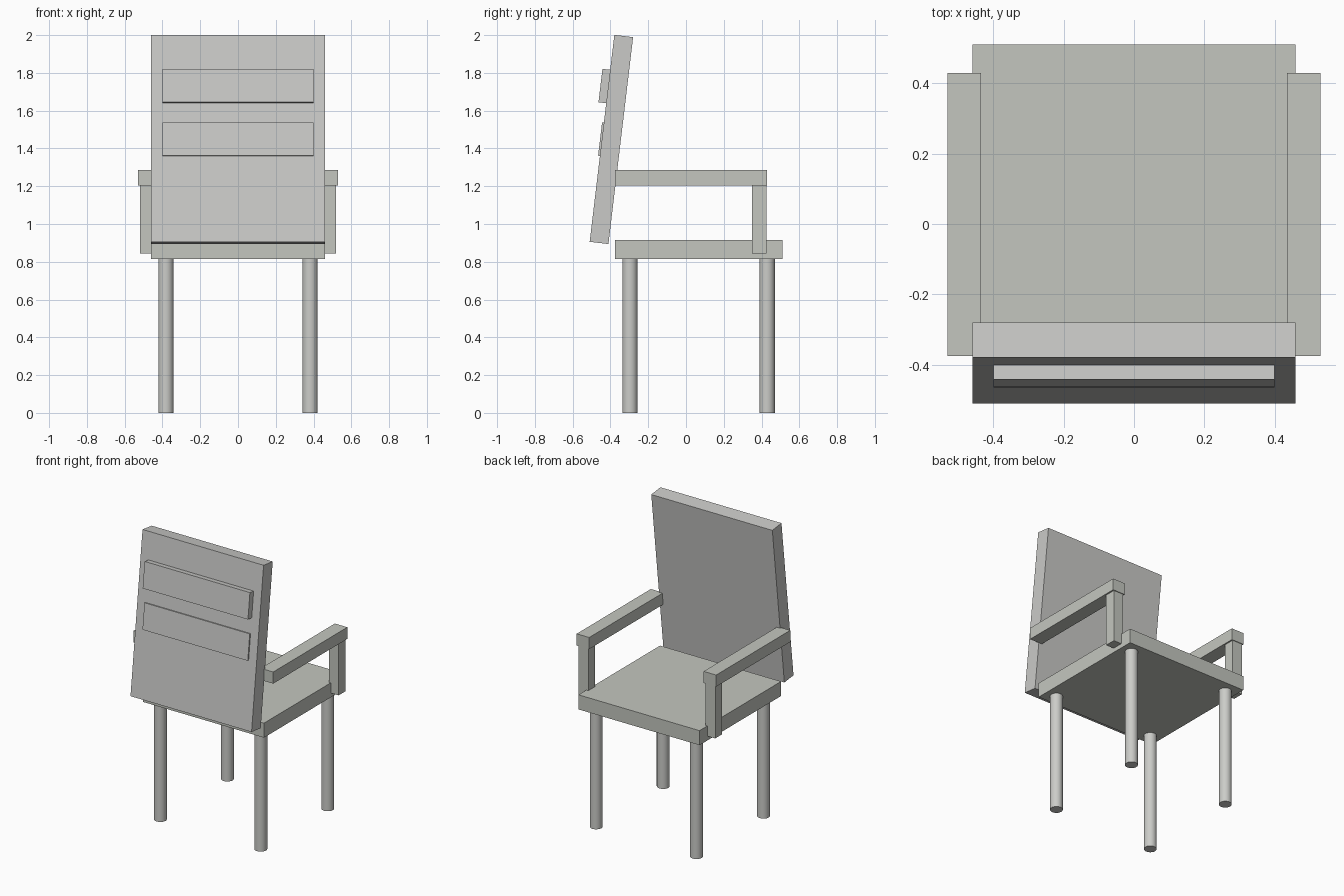
import bpy
import math

cube = bpy.data.objects.get("Cube")
if cube:
    bpy.data.objects.remove(cube, do_unlink=True)


def make_material(name, colour):
    mat = bpy.data.materials.new(name)
    mat.use_nodes = True
    mat.diffuse_color = colour
    mat.node_tree.nodes["Principled BSDF"].inputs["Base Color"].default_value = colour
    return mat


warm_grey = make_material("warm grey", (0.55, 0.565, 0.52, 1))
light_grey = make_material("light grey", (0.59, 0.59, 0.575, 1))
leg_grey = make_material("leg grey", (0.60, 0.605, 0.58, 1))


def box(name, centre, size, mat, tilt=0):
    bpy.ops.mesh.primitive_cube_add(size=1, location=centre, rotation=(tilt, 0, 0))
    obj = bpy.context.object
    obj.name = name
    obj.scale = size
    bpy.ops.object.transform_apply(location=False, rotation=False, scale=True)
    obj.data.materials.append(mat)
    return obj


def leg(name, x, y):
    bpy.ops.mesh.primitive_cylinder_add(vertices=32, radius=0.04, depth=0.815,
                                        location=(x, y, 0.4075))
    obj = bpy.context.object
    obj.name = name
    obj.data.materials.append(leg_grey)
    bpy.ops.object.shade_smooth_by_angle(angle=math.radians(40))


# Seat
box("seat", (0, 0.0675, 0.865), (0.92, 0.885, 0.10), warm_grey)

# Tilted backrest with two slats on its outer face
TILT = -math.radians(6.8)
box("backrest", (0, -0.395, 1.4475), (0.92, 0.10, 1.103), light_grey, TILT)
box("upper_slat", (0, -0.428, 1.73), (0.80, 0.05, 0.178), light_grey, TILT)
box("lower_slat", (0, -0.43, 1.447), (0.80, 0.05, 0.178), light_grey, TILT)

# Armrests, their posts and the legs on both sides
for side, label in ((1, "left"), (-1, "right")):
    box(label + "_armrest", (side * 0.4825, 0.0275, 1.245), (0.095, 0.805, 0.08), warm_grey)
    box(label + "_armrest_post", (side * 0.4825, 0.3875, 1.0275), (0.075, 0.075, 0.365), warm_grey)
    leg(label + "_leg_under_backrest", side * 0.3815, -0.297)
    leg(label + "_leg_under_posts", side * 0.3815, 0.43)
